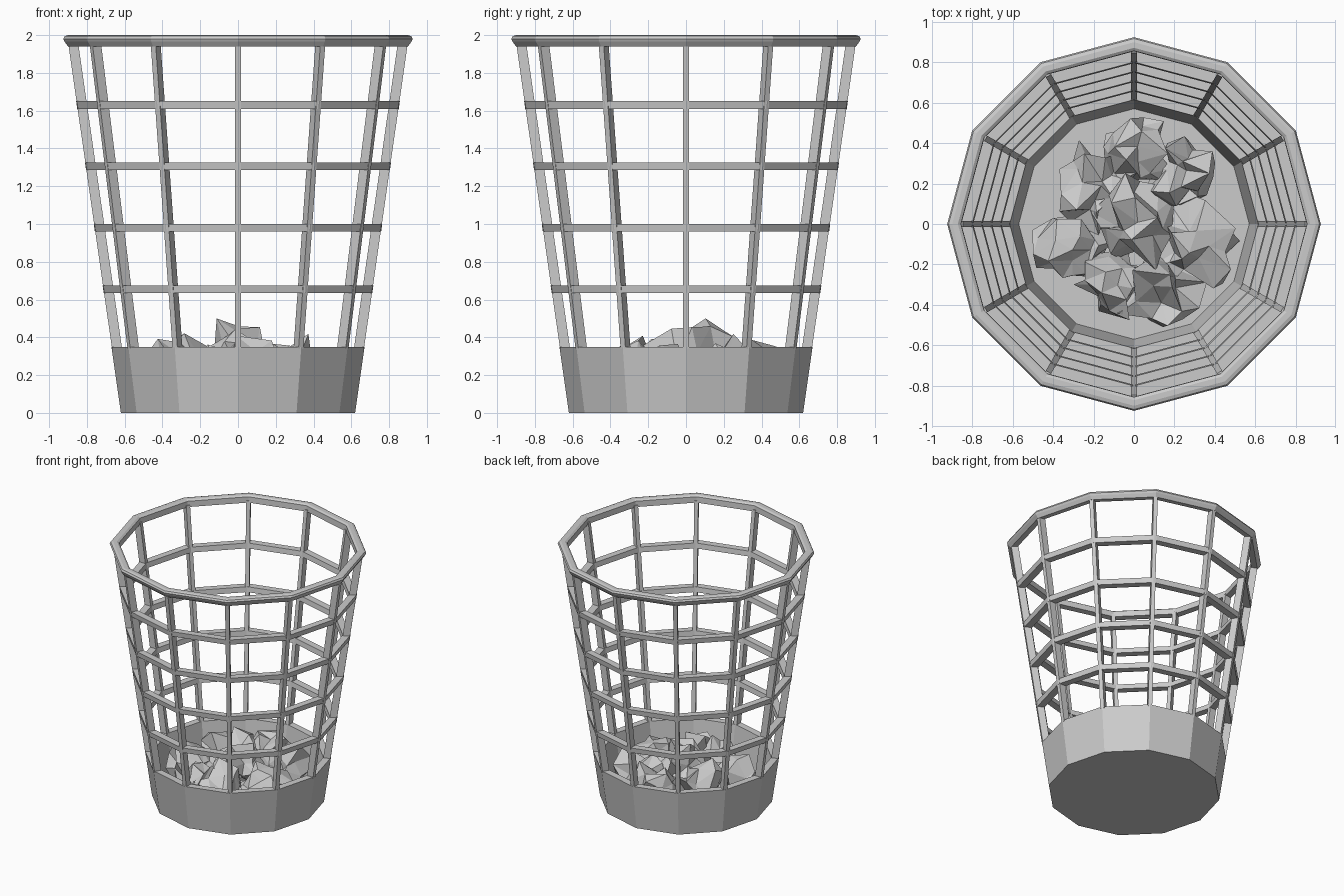
import bpy, bmesh, random
from math import sin, cos, pi, hypot
from mathutils import Vector, noise

if "Cube" in bpy.data.objects:
    bpy.data.objects.remove(bpy.data.objects["Cube"])

SIDES = 12
WALL = 0.055
random.seed(7)


def radius(z):
    """Outer corner radius of the tapered basket at height z."""
    return 0.62 + 0.1436 * z


def finish(bm, name):
    bmesh.ops.recalc_face_normals(bm, faces=bm.faces)
    mesh = bpy.data.meshes.new(name)
    bm.to_mesh(mesh)
    bm.free()
    ob = bpy.data.objects.new(name, mesh)
    bpy.context.collection.objects.link(ob)
    return ob


def ring(name, profile, closed=True):
    """Revolve an (r, z) profile in 12 flat sides; open profiles get capped."""
    bm = bmesh.new()
    loops = [[bm.verts.new((r * cos(2 * pi * i / SIDES), r * sin(2 * pi * i / SIDES), z))
              for i in range(SIDES)] for r, z in profile]
    n = len(loops)
    for k in range(n if closed else n - 1):
        a, b = loops[k], loops[(k + 1) % n]
        for i in range(SIDES):
            j = (i + 1) % SIDES
            bm.faces.new((a[i], a[j], b[j], b[i]))
    if not closed:
        bm.faces.new(loops[0])
        bm.faces.new(loops[-1])
    return finish(bm, name)


# Solid lower tub with floor
ring("base_tub", [(radius(0), 0), (radius(0.35), 0.35), (radius(0.35) - WALL, 0.35),
                  (radius(0.04) - WALL, 0.04)], closed=False)

# Horizontal hoops
for n, z in enumerate((0.655, 0.98, 1.305, 1.63)):
    lo, hi = z - 0.02, z + 0.02
    ring(f"hoop_{n + 1}", [(radius(lo), lo), (radius(hi), hi),
                           (radius(hi) - WALL, hi), (radius(lo) - WALL, lo)])

# Rounded top rim
ring("rim", [(0.855, 1.945), (0.9, 1.94), (0.918, 1.965), (0.925, 1.98), (0.918, 1.994),
             (0.9, 2.0), (0.872, 2.0), (0.857, 1.99)])

# Upright ribs on every corner
bm = bmesh.new()
for i in range(SIDES):
    a = 2 * pi * i / SIDES
    out, side = Vector((cos(a), sin(a), 0)), Vector((-sin(a), cos(a), 0))
    ends = []
    for z in (0.34, 1.96):
        ends.append([bm.verts.new(out * (radius(z) - d) + side * s + Vector((0, 0, z)))
                     for d, s in ((0.002, -0.015), (0.002, 0.015), (WALL, 0.015), (WALL, -0.015))])
    lo, hi = ends
    bm.faces.new(lo)
    bm.faces.new(hi)
    for k in range(4):
        m = (k + 1) % 4
        bm.faces.new((lo[k], lo[m], hi[m], hi[k]))
finish(bm, "upright_ribs")

# Crumpled paper balls lying on the floor
balls = [(-0.31, -0.13, 0.20, 0.20), (-0.2, 0.17, 0.21, 0.21), (0.02, 0.35, 0.22, 0.2),
         (0.24, 0.24, 0.21, 0.19), (0.3, -0.12, 0.18, 0.21), (0.12, -0.33, 0.17, 0.2),
         (-0.1, -0.3, 0.18, 0.18), (0.0, 0.02, 0.27, 0.22)]
for n, (x, y, z, size) in enumerate(balls):
    bm = bmesh.new()
    bmesh.ops.create_icosphere(bm, subdivisions=2, radius=1)
    for v in bm.verts:
        spike = random.uniform(0.55, 1.2)
        jitter = Vector([random.uniform(-0.2, 0.2) for _ in range(3)])
        p = (v.co * spike + jitter) * size + Vector((x, y, z))
        p.z = min(max(p.z, 0.045), 0.5)
        r = hypot(p.x, p.y)
        if r > 0.53:
            p.x, p.y = p.x * 0.53 / r, p.y * 0.53 / r
        v.co = p
    finish(bm, f"crumpled_paper_{n + 1}")
